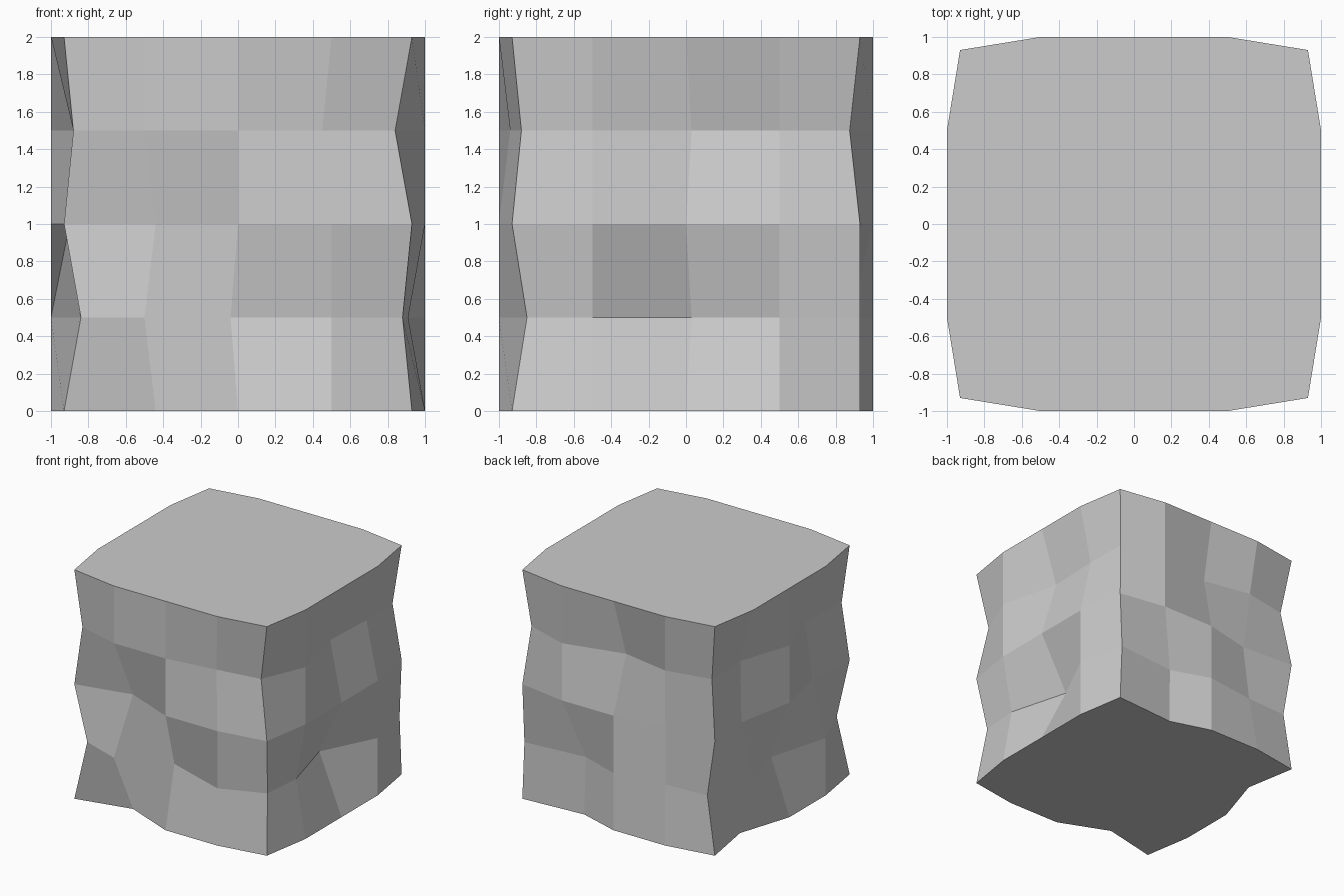
import bpy, bmesh

if "Cube" in bpy.data.objects:
    bpy.data.objects.remove(bpy.data.objects["Cube"])

# Regular ring of 16 points: four sides of four segments, corners pulled in
side = [(-0.93, -0.93), (-0.5, -1), (0, -1), (0.5, -1)]
ring = []
for _ in range(4):
    ring += side
    side = [(-y, x) for x, y in side]

# Chipped points per level: ring index -> (x, y)
# Index runs counter-clockwise from the front left corner
chips = [
    {1: (-.44, -.82), 9: (.36, .89), 13: (-.85, .47)},
    {0: (-.84, -.88), 2: (-.04, -.82), 4: (.88, -.85), 5: (.91, -.5), 6: (.765, .03),
     8: (.91, .93), 9: (.35, .88), 11: (-.46, .94), 12: (-.85, .92), 14: (-.85, .04)},
    {1: (-.44, -.82), 11: (-.43, .9), 13: (-.9, .52), 15: (-.9, -.46)},
    {0: (-.88, -.89), 3: (.45, -.94), 4: (.84, -.88), 6: (.87, .03), 7: (.89, .5),
     8: (.88, .875), 10: (-.03, .87), 11: (-.46, .95), 12: (-.86, .87),
     13: (-.85, .465), 15: (-.85, -.43)},
    {},
]

# Stack the rings into a rough block
bm = bmesh.new()
levels = [[bm.verts.new((*chip.get(i, p), 0.5 * k)) for i, p in enumerate(ring)]
          for k, chip in enumerate(chips)]
for low, high in zip(levels, levels[1:]):
    for i in range(16):
        j = (i + 1) % 16
        # starting corner sets the fold direction of the bent quad
        bm.faces.new((low[j], high[j], high[i], low[i]))

# Flat top and bottom
bm.faces.new(levels[-1])
bm.faces.new(levels[0][::-1])

mesh = bpy.data.meshes.new("stone_block")
bm.to_mesh(mesh)
bm.free()
bpy.context.collection.objects.link(bpy.data.objects.new("stone_block", mesh))
